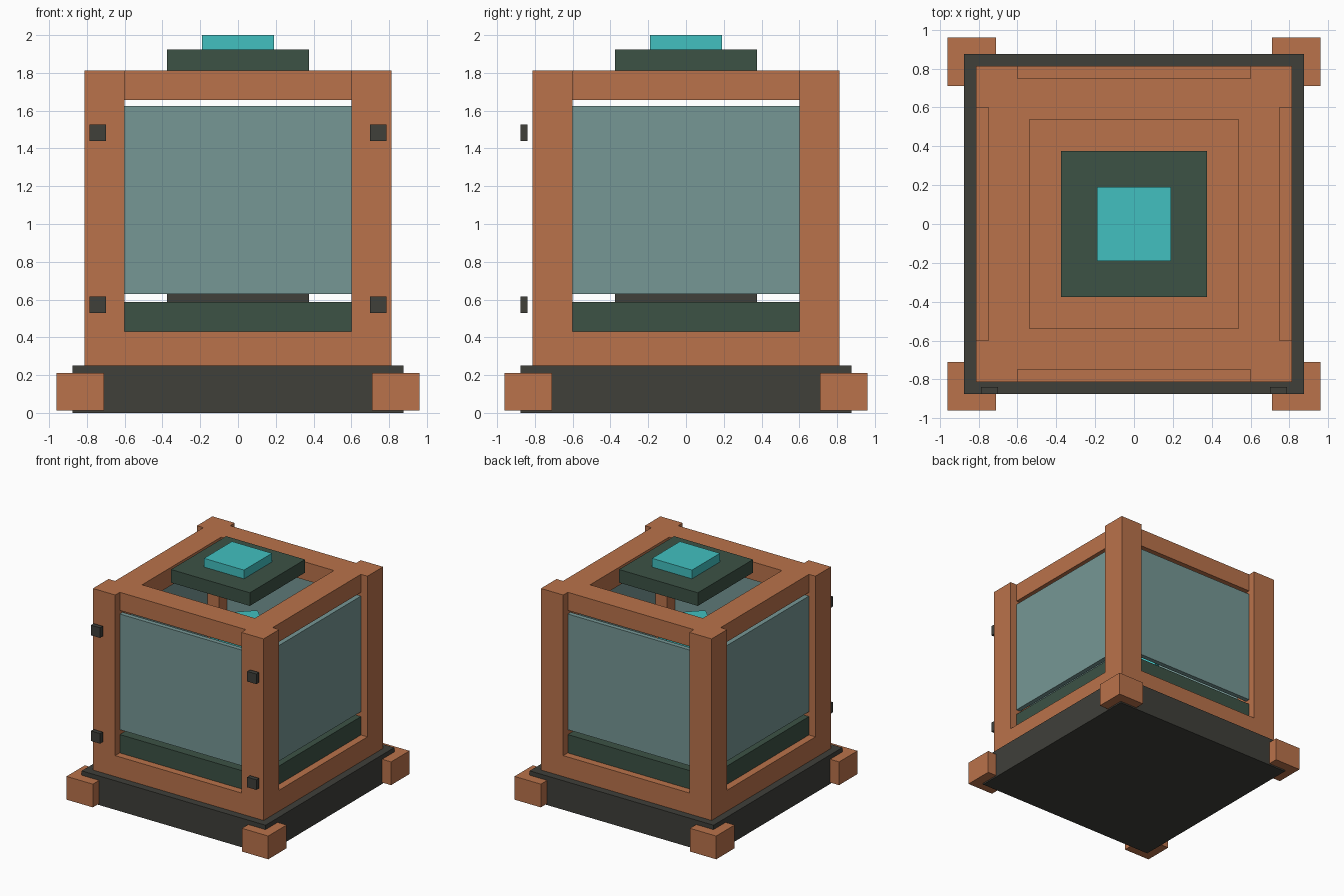
import bpy
import bmesh
import math
from mathutils import Matrix

cube = bpy.data.objects.get("Cube")
if cube:
    bpy.data.objects.remove(cube, do_unlink=True)


def material(name, rgb):
    mat = bpy.data.materials.new(name)
    mat.use_nodes = True
    colour = (*rgb, 1.0)
    mat.diffuse_color = colour
    mat.node_tree.nodes["Principled BSDF"].inputs["Base Color"].default_value = colour
    return mat


copper = material("copper", (0.49, 0.17, 0.07))
charcoal = material("charcoal", (0.05, 0.05, 0.042))
green = material("dark_green", (0.045, 0.084, 0.06))
glass = material("dull_glass", (0.18, 0.31, 0.30))
cyan = material("cyan", (0.054, 0.53, 0.53))


def finish(name, bm, mat):
    mesh = bpy.data.meshes.new(name)
    bm.to_mesh(mesh)
    bm.free()
    mesh.materials.append(mat)
    obj = bpy.data.objects.new(name, mesh)
    bpy.context.collection.objects.link(obj)
    return obj


def box(name, mat, x, y, z, turn=0.0):
    """Box from (low, high) ranges on each axis, optionally turned about z."""
    bm = bmesh.new()
    size = [hi - lo for lo, hi in (x, y, z)]
    centre = [(hi + lo) / 2 for lo, hi in (x, y, z)]
    matrix = (Matrix.Translation(centre) @ Matrix.Rotation(turn, 4, "Z")
              @ Matrix.Diagonal((*size, 1)))
    bmesh.ops.create_cube(bm, size=1, matrix=matrix)
    return finish(name, bm, mat)


def slab(name, mat, half, z, turn=0.0):
    return box(name, mat, (-half, half), (-half, half), z, turn)


def square_frame(name, mat, outer, inner, z):
    """Square ring, extruded upward."""
    bm = bmesh.new()
    corners = [(-1, -1), (1, -1), (1, 1), (-1, 1)]
    rings = [[bm.verts.new((sx * r, sy * r, z[0])) for sx, sy in corners]
             for r in (outer, inner)]
    for i in range(4):
        j = (i + 1) % 4
        bm.faces.new((rings[0][i], rings[0][j], rings[1][j], rings[1][i]))
    top = bmesh.ops.extrude_face_region(bm, geom=bm.faces[:])["geom"]
    bmesh.ops.translate(bm, vec=(0, 0, z[1] - z[0]),
                        verts=[v for v in top if isinstance(v, bmesh.types.BMVert)])
    bmesh.ops.recalc_face_normals(bm, faces=bm.faces[:])
    return finish(name, bm, mat)


def side(sign, lo, hi):
    return tuple(sorted((sign * lo, sign * hi)))


# Base and sill
slab("base", charcoal, 0.875, (0, 0.25))
slab("sill", copper, 0.812, (0.25, 0.43))

# Feet and corner posts
for sx, side_name in ((1, "left"), (-1, "right")):
    for sy, end_name in ((-1, "front"), (1, "back")):
        tag = f"{end_name}_{side_name}"
        box(f"foot_{tag}", copper, side(sx, 0.71, 0.96), side(sy, 0.71, 0.96), (0.012, 0.212))
        box(f"post_{tag}", copper, side(sx, 0.6, 0.812), side(sy, 0.6, 0.812), (0.43, 1.812))

# Lower trim and top rails
square_frame("lower_trim", green, 0.75, 0.54, (0.43, 0.588))
square_frame("top_rails", copper, 0.75, 0.537, (1.656, 1.812))

# Window panes, one per side
for i, name in enumerate(("front", "left", "back", "right")):
    pane = box(f"pane_{name}", glass, (-0.6, 0.6), (-0.75, -0.71), (0.63, 1.625))
    pane.rotation_euler.z = i * math.pi / 2

# Pedestal and turned crystal inside
slab("pedestal", charcoal, 0.375, (0.43, 0.65))
slab("crystal", cyan, 0.1875, (0.65, 1.43), math.pi / 4)

# Floating cap with its bright top plate
slab("cap", green, 0.375, (1.812, 1.925))
slab("cap_plate", cyan, 0.19, (1.925, 2.0))

# Hinge blocks on the front
for sx, name in ((1, "left"), (-1, "right")):
    for level, z in (("lower", 0.53), ("upper", 1.44)):
        box(f"hinge_{level}_{name}", charcoal, side(sx, 0.7, 0.787),
            (-0.875, -0.838), (z, z + 0.087))
